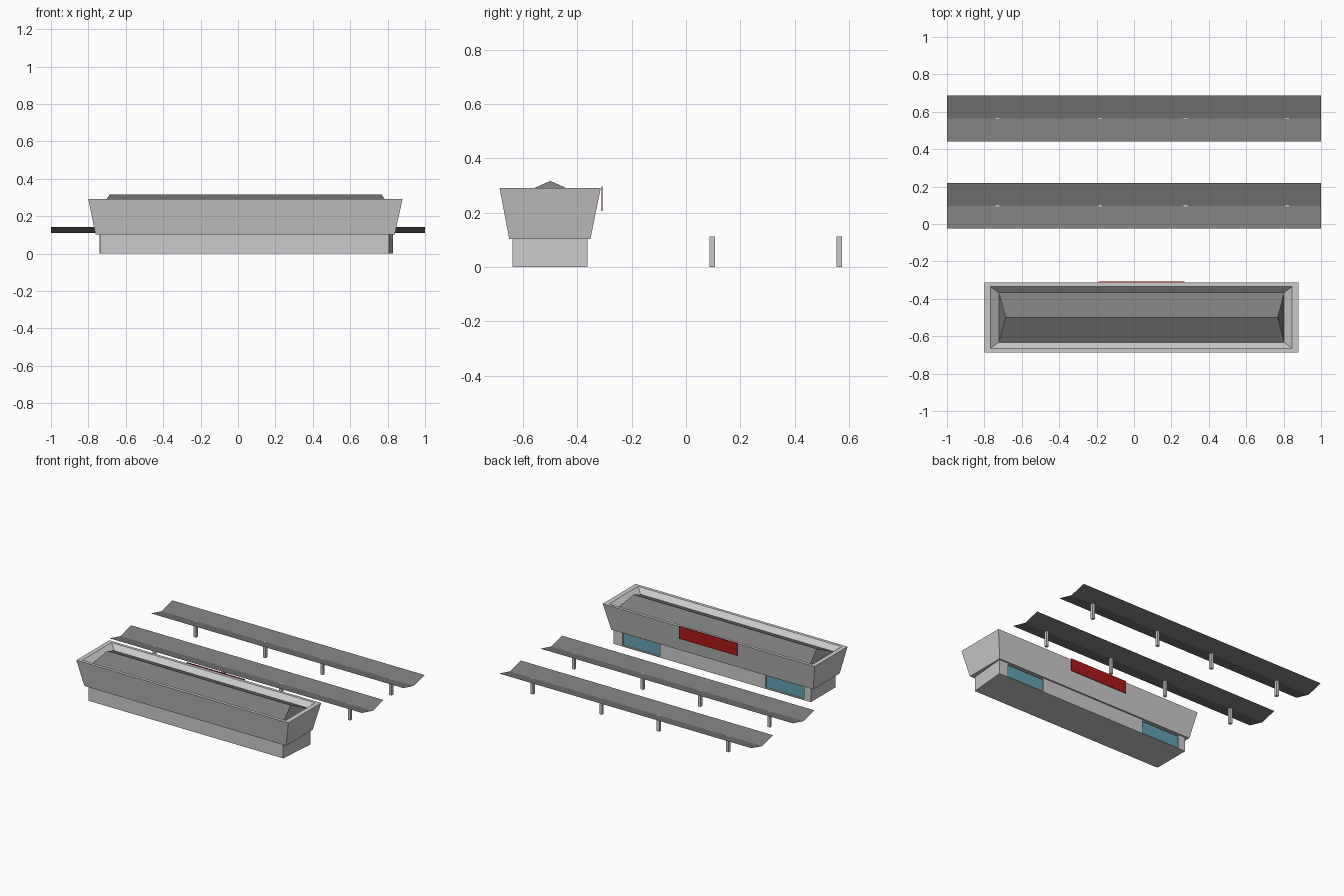
import bpy, bmesh

if "Cube" in bpy.data.objects:
    bpy.data.objects.remove(bpy.data.objects["Cube"])


def material(name, color):
    m = bpy.data.materials.new(name)
    m.diffuse_color = (*color, 1)
    m.use_nodes = True
    m.node_tree.nodes["Principled BSDF"].inputs["Base Color"].default_value = m.diffuse_color
    return m


dark = material("dark_roofing", (0.2, 0.2, 0.2))
red = material("red_panel", (0.4, 0.01, 0.01))
teal = material("teal_glass", (0.12, 0.36, 0.45))


def make(name, rings, mat=None, cap_start=True, cap_end=True):
    """Bridge successive rings of points into a flat-faced solid."""
    bm = bmesh.new()
    loops = [[bm.verts.new(p) for p in r] for r in rings]
    for a, b in zip(loops, loops[1:]):
        n = len(a)
        for i in range(n):
            j = (i + 1) % n
            bm.faces.new((a[i], a[j], b[j], b[i]))
    if cap_start:
        bm.faces.new(loops[0][::-1])
    if cap_end:
        bm.faces.new(loops[-1])
    bmesh.ops.recalc_face_normals(bm, faces=bm.faces)
    me = bpy.data.meshes.new(name)
    bm.to_mesh(me)
    bm.free()
    ob = bpy.data.objects.new(name, me)
    bpy.context.collection.objects.link(ob)
    if mat:
        me.materials.append(mat)
    return ob


def rect(x0, x1, y0, y1, z):
    return [(x0, y0, z), (x1, y0, z), (x1, y1, z), (x0, y1, z)]


def box(name, x0, x1, y0, y1, z0, z1, mat=None):
    return make(name, [rect(x0, x1, y0, y1, z0), rect(x0, x1, y0, y1, z1)], mat)


# Ground floor, with one slightly skewed end
def plan(z):
    return [(-0.735, -0.64, z), (0.806, -0.64, z), (0.83, -0.363, z), (-0.735, -0.363, z)]


base = make("ground_floor", [plan(0), plan(0.104)])

# Recessed windows in the back wall
for i, (x0, x1) in enumerate([(-0.68, -0.375), (0.46, 0.757)]):
    cutter = box(f"window_cutter_{i}", x0, x1, -0.375, -0.34, 0.006, 0.096)
    cutter.hide_render = True
    cutter.hide_viewport = True
    cutter.display_type = 'WIRE'
    cut = base.modifiers.new("window_opening", 'BOOLEAN')
    cut.operation = 'DIFFERENCE'
    cut.solver = 'EXACT'
    cut.object = cutter
    box(f"window_{i}", x0, x1, -0.378, -0.373, 0.006, 0.096, teal)

# Flared upper storey with a parapet around a sunken roof
make("flared_upper_storey", [
    rect(-0.762, 0.838, -0.651, -0.352, 0.103),
    rect(-0.80, 0.88, -0.687, -0.314, 0.292),
    rect(-0.768, 0.845, -0.665, -0.335, 0.292),
    rect(-0.723, 0.803, -0.633, -0.367, 0.257),
])

# Low hipped roof
make("hipped_roof", [
    rect(-0.723, 0.803, -0.633, -0.367, 0.258),
    rect(-0.686, 0.768, -0.5005, -0.4995, 0.317),
], dark, cap_start=False)

# Red panel on the back
box("back_panel", -0.19, 0.27, -0.312, -0.308, 0.207, 0.297, red)

# Platform canopies: V-shaped sheets on square posts
for n, yc in (("near", 0.097), ("far", 0.564)):
    bm = bmesh.new()
    profile = [(yc - 0.122, 0.142), (yc, 0.111), (yc + 0.122, 0.142)]
    left, right = ([bm.verts.new((x, y, z)) for y, z in profile] for x in (-1, 1))
    for i in range(2):
        bm.faces.new((left[i], right[i], right[i + 1], left[i + 1]))
    me = bpy.data.meshes.new(f"{n}_canopy")
    bm.to_mesh(me)
    bm.free()
    me.materials.append(dark)
    bpy.context.collection.objects.link(bpy.data.objects.new(f"{n}_canopy", me))
    for i, x in enumerate((-0.73, -0.18, 0.275, 0.82)):
        box(f"{n}_canopy_post_{i}", x - 0.01, x + 0.01, yc - 0.01, yc + 0.01, 0, 0.112)
